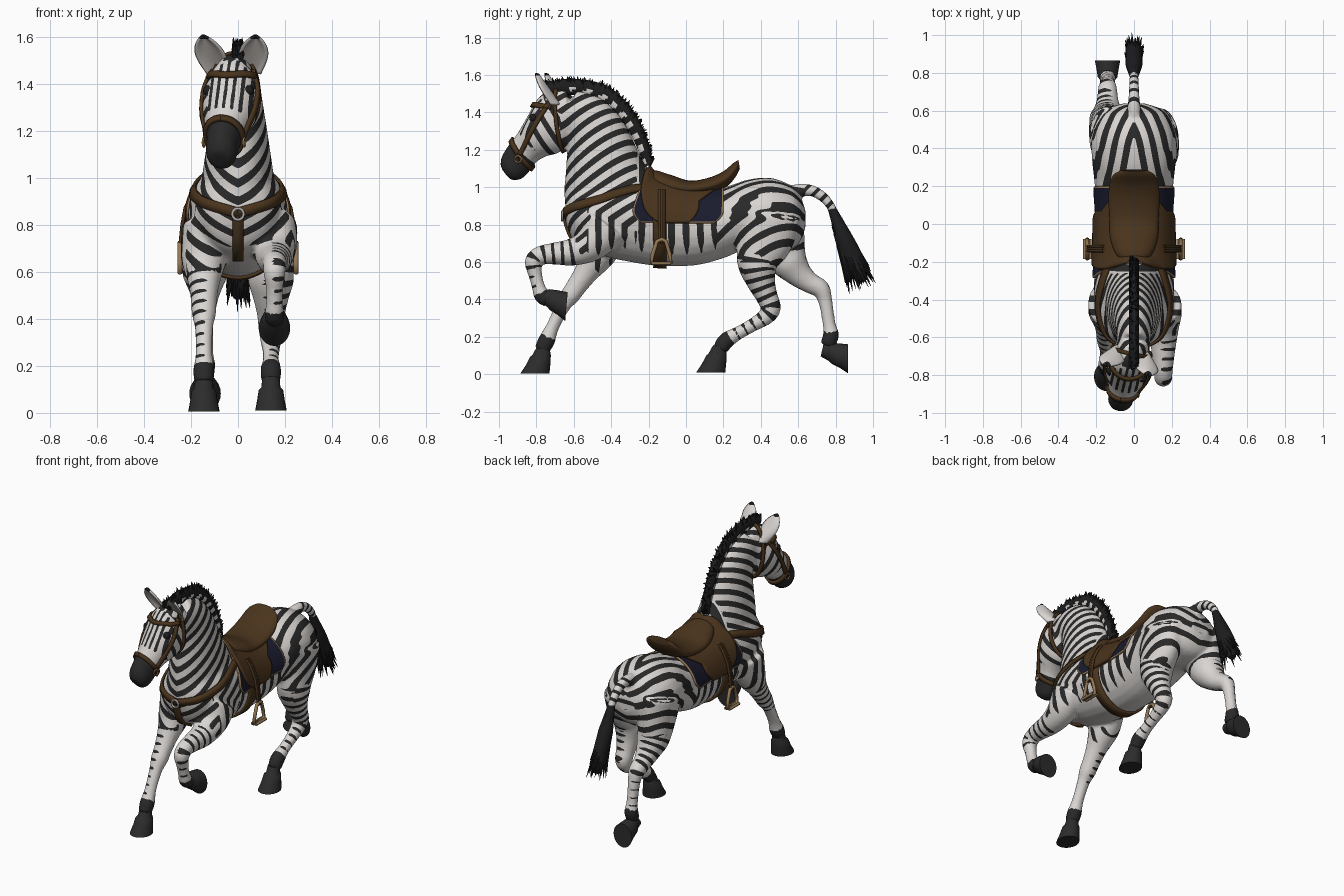
import bpy, bmesh, math, random
from math import sin, cos, pi, hypot
from mathutils import Vector, Matrix
from mathutils.bvhtree import BVHTree

if "Cube" in bpy.data.objects:
    bpy.data.objects.remove(bpy.data.objects["Cube"])
random.seed(4)

def material(name, *c):
    m = bpy.data.materials.new(name)
    m.diffuse_color = (*c, 1)
    m.use_nodes = True
    m.node_tree.nodes["Principled BSDF"].inputs["Base Color"].default_value = m.diffuse_color
    return m
WHITE = material("coat white", .70, .67, .645)
BLACK = material("stripe black", .022, .022, .022)
HAIR = material("hair black", .012, .012, .013)
HOOF = material("hoof grey", .026, .025, .025)
LEATHER = material("brown leather", .068, .034, .012)
NAVY = material("navy cloth", .010, .011, .026)
BRASS = material("brass", .30, .19, .09)
EARGREY = material("inner ear grey", .45, .42, .40)

def finish(name, bm, mats, thick=0, angle=40):
    bmesh.ops.recalc_face_normals(bm, faces=bm.faces) if not thick else None
    me = bpy.data.meshes.new(name)
    bm.to_mesh(me)
    ob = bpy.data.objects.new(name, me)
    bpy.context.collection.objects.link(ob)
    for m in mats:
        me.materials.append(m)
    bpy.ops.object.select_all(action='DESELECT')
    ob.select_set(True)
    bpy.context.view_layer.objects.active = ob
    bpy.ops.object.shade_smooth_by_angle(angle=math.radians(angle))
    if thick:
        s = ob.modifiers.new("thickness", 'SOLIDIFY')
        s.thickness, s.offset, s.material_offset = thick, 0, 1 if mats[0] == EARGREY else 0
    return ob

def spline(pts, k=5):
    """Catmull-Rom through tuples of any size."""
    out = []
    for i in range(len(pts) - 1):
        p = [pts[max(0, i - 1)], pts[i], pts[i + 1], pts[min(len(pts) - 1, i + 2)]]
        for j in range(k):
            t = j / k
            out.append(tuple(.5 * (2*b + (c - a)*t + (2*a - 5*b + 4*c - d)*t*t + (3*b - a - 3*c + d)*t**3)
                             for a, b, c, d in zip(*p)))
    return out + [tuple(pts[-1])]

def loft(bm, rings, x=0, n=24, M=Matrix()):
    """Ellipses spanning (y1,z1)-(y2,z2) with half width hw, skinned together."""
    rows = []
    for y1, z1, y2, z2, hw in rings:
        rows.append([bm.verts.new(M @ Vector((x + hw*sin(t), (y1+y2)/2 + (y1-y2)/2*cos(t),
                     (z1+z2)/2 + (z1-z2)/2*cos(t)))) for t in (2*pi*i/n for i in range(n))])
    for a, b in zip(rows, rows[1:]):
        for i in range(n):
            bm.faces.new((a[i], a[(i+1) % n], b[(i+1) % n], b[i]))
    bm.faces.new(rows[0]); bm.faces.new(rows[-1])

def limb_rings(p, cap=.098):
    out = []
    for i, (y, z, r) in enumerate(p):
        a, b = p[max(0, i-1)], p[min(len(p)-1, i+1)]
        l = hypot(b[0]-a[0], b[1]-a[1])
        ny, nz = -(b[1]-a[1])/l*r, (b[0]-a[0])/l*r
        out.append((y+ny, z+nz, y-ny, z-nz, min(r, cap)))
    return out

# body, neck and head sections
TORSO = [(-.645,.94,-.645,.82,.06), (-.59,1.02,-.59,.70,.15), (-.45,1.07,-.45,.635,.205), (-.3,1.07,-.3,.60,.212),
         (-.14,1.03,-.14,.578,.198), (.05,.99,.05,.582,.198), (.2,1.0,.2,.62,.208), (.33,1.04,.33,.67,.222),
         (.45,1.05,.45,.66,.225), (.56,1.01,.56,.67,.19), (.61,.95,.61,.71,.14), (.638,.88,.638,.78,.06)]
NECK = [(-.64,.82,-.14,1.03,.165), (-.65,.98,-.23,1.14,.145), (-.64,1.12,-.29,1.27,.125), (-.635,1.22,-.36,1.39,.107),
        (-.65,1.28,-.46,1.48,.095), (-.70,1.30,-.58,1.52,.085)]
HEAD = [(-.63,1.52,-.60,1.30,.08), (-.72,1.525,-.63,1.22,.098), (-.79,1.48,-.69,1.18,.12), (-.85,1.38,-.75,1.165,.114),
        (-.905,1.29,-.81,1.13,.087), (-.96,1.22,-.855,1.07,.07), (-.995,1.16,-.895,1.04,.066), (-1.0,1.11,-.94,1.035,.045)]
TURN = Matrix.Translation((0,-.62,0)) @ Matrix.Rotation(math.radians(-13), 4, 'Z') @ Matrix.Translation((0,.62,0))
UNTURN = TURN.inverted()
# limbs: x, then (y, z, radius) from the root down; then hoof offset and pitch
LIMBS = [
    (-.145, [(-.42,.80,.13), (-.46,.66,.10), (-.53,.55,.067), (-.585,.47,.055), (-.62,.42,.052), (-.66,.36,.039),
             (-.715,.25,.036), (-.745,.18,.046), (-.775,.125,.04)], (-.765,.135), 0),
    (.155, [(-.42,.80,.13), (-.5,.70,.095), (-.6,.655,.075), (-.70,.645,.06), (-.78,.635,.05), (-.815,.60,.048),
            (-.805,.53,.037), (-.79,.47,.036), (-.77,.42,.043), (-.735,.395,.04)], (-.765,.415), 85),
    (.14, [(.44,.85,.18), (.42,.72,.155), (.385,.60,.115), (.40,.50,.08), (.43,.42,.06), (.455,.355,.053),
           (.43,.31,.046), (.36,.265,.037), (.28,.22,.036), (.215,.18,.045), (.18,.13,.04)], (.175,.14), 0),
    (-.14, [(.46,.85,.17), (.50,.72,.14), (.54,.62,.11), (.60,.54,.075), (.66,.49,.057), (.72,.455,.05),
            (.745,.39,.038), (.765,.27,.035), (.775,.21,.043), (.755,.15,.04)], (.735,.125), 90)]
PATHS = [(x, spline(p, 5)) for x, p, _, _ in LIMBS]

bm = bmesh.new()
loft(bm, spline(TORSO)); loft(bm, spline(NECK)); loft(bm, spline(HEAD), M=TURN)
for x, p in PATHS:
    loft(bm, limb_rings(p), x)
loft(bm, limb_rings(spline([(.54,.96,.045), (.62,.985,.035), (.69,.975,.03), (.75,.93,.027), (.79,.87,.023), (.81,.82,.02)])))
skin = finish("zebra_body", bm, [WHITE, BLACK], angle=180)
rm = skin.modifiers.new("weld", 'REMESH')
rm.mode, rm.voxel_size = 'VOXEL', .011
sm = skin.modifiers.new("soften", 'SMOOTH')
sm.factor, sm.iterations = .5, 8
for m in ("weld", "soften"):
    bpy.ops.object.modifier_apply(modifier=m)

# stripe rule: positive is black
def mark(co, n):
    x, y, z = co
    wob = .12*sin(11*y + 7*z) + .1*sin(17*z - 5*y + 3*x)
    if y > .635 and z > .8:
        return cos(2*pi*(y - z)/.07) - .3
    if z < .74:
        best = (9, 0, 0, 0)
        for lx, p in PATHS:
            if lx*x > 0:
                best = min(best, min((hypot(q[0]-y, q[1]-z)/q[2], i, len(p), lx) for i, q in enumerate(p)))
        d, i, count, lx = best
        if d < 1.4 and i >= 9:
            if i > count - 8:
                return 1.0
            p = [q for a, q in PATHS if a == lx and len(q) == count][0]
            run = sum(hypot(a[0]-b[0], a[1]-b[1]) for a, b in zip(p[:i+1], p[1:i+1]))
            q, r = p[i], p[min(i+1, count-1)]
            l = hypot(r[0]-q[0], r[1]-q[1])
            run += ((y-q[0])*(r[0]-q[0]) + (z-q[1])*(r[1]-q[1]))/l
            inner = max(0, -n.x*(1 if lx > 0 else -1) + .1)
            low = (.6 if n.y > -.2 else .2) if i > count*.6 else 0
            return cos(2*pi*run/.05 + wob) - (.4 if y < 0 else .15) - 1.6*inner - low
    u = UNTURN @ co
    a = -(u.y + .66)*.695 - (u.z - 1.4)*.72
    if u.y < -.655 and a > 0 and z > 1.02:
        if a > .24:
            return (a - .30)*20
        if n.y < -.5:
            return cos(2*pi*u.x/.034) - .2
        return cos(2*pi*(a + .3*u.z)/.055 + wob) - .25
    belly = max(0, -n.z - .3)*2.2 if z < .78 else 0
    if y < -.26:
        q = -.55*y + .83*z - .4875 - .4*abs(x)
        if y > -.53 and n.y > -.6:
            q = max(q, -y - .06)
        return cos(2*pi*q/.068 + 2*wob) - .05 - belly
    if y < .17:
        return cos(2*pi*y/.078 + 2*wob) - .1 - belly
    r = hypot(y - .62, z - .35) - (.25 + .7*max(0, n.z))*abs(x)
    return cos(2*pi*r/.077 + 2*wob) - .05 - belly

# cut the skin along the stripe borders
bm = bmesh.new()
bm.from_mesh(skin.data)
bm.normal_update()
s = {v: mark(v.co, v.normal) for v in bm.verts}
cuts = []
for e in list(bm.edges):
    a, b = e.verts
    if (s[a] > 0) != (s[b] > 0):
        t = min(.93, max(.07, s[a]/(s[a] - s[b])))
        cuts.append(bmesh.utils.edge_split(e, a, t)[1])
for v in cuts:
    s[v] = 0
bmesh.ops.connect_verts(bm, verts=cuts)
for f in bm.faces:
    f.material_index = int(sum(s[v] for v in f.verts) > 0)
    f.smooth = True
bm.to_mesh(skin.data)
tree = BVHTree.FromBMesh(bm)

# hooves: pastern, pinched coronet, flared wall
hoof = [(-.03,.015,.036,.0,.038), (-.055,-.03,.042,-.03,.04), (-.068,-.042,.042,-.042,.052), (-.09,-.085,.04,-.08,.058),
        (-.12,-.13,.035,-.13,.067)]
for name, (x, _, (hy, hz), pitch) in zip(("left_front", "right_front", "right_hind", "left_hind"), LIMBS):
    bm = bmesh.new()
    loft(bm, hoof, M=Matrix.Translation((x, hy, hz)) @ Matrix.Rotation(math.radians(pitch), 4, 'X'))
    finish(name + "_hoof", bm, [HOOF])

def grid(name, nu, nv, fn, rule, mats, thick):
    bm = bmesh.new()
    v = [[bm.verts.new(fn(i/nu, 2*j/nv - 1)) for j in range(nv+1)] for i in range(nu+1)]
    for i in range(nu):
        for j in range(nv):
            f = bm.faces.new((v[i][j], v[i][j+1], v[i+1][j+1], v[i+1][j]))
            f.material_index = rule(i, j)
    return finish(name, bm, mats, thick, 60)

# ears and eyes
for side, name in ((-1, "left"), (1, "right")):
    def ear(u, v):
        w = .062*sin(pi*(.2 + .8*u**1.3))**.8 + .002
        return TURN @ Vector((side*(.072 + .042*u) + v*w, -.70 - .085*u + .04*(1 - v*v)*(1-.6*u), 1.44 + .165*u))
    grid(name + "_ear", 14, 10, ear, lambda i, j: 2 if i > 12 else 0, [EARGREY, WHITE, HAIR], .01)
    bm = bmesh.new()
    bmesh.ops.create_uvsphere(bm, u_segments=16, v_segments=10, radius=.023,
                              matrix=TURN @ Matrix.Translation((side*.088, -.80, 1.37)))
    finish(name + "_eye", bm, [HAIR])

# mane: thin crest plus upright tufts
crest = spline([(-.74,1.49,-.765,1.56), (-.58,1.49,-.60,1.58), (-.45,1.45,-.42,1.54), (-.35,1.36,-.29,1.42),
                (-.28,1.25,-.215,1.28), (-.22,1.10,-.178,1.14)], 14)
bm = bmesh.new()
loft(bm, [(c, d, a, b, .027) for a, b, c, d in crest], n=20)
bm.normal_update()
for f in bm.faces:
    c = f.calc_center_median()
    k = min(crest, key=lambda q: hypot((q[0]+q[2])/2 - c.y, (q[1]+q[3])/2 - c.z))
    up = ((c.y-k[0])*(k[2]-k[0]) + (c.z-k[1])*(k[3]-k[1]))/hypot(k[2]-k[0], k[3]-k[1])**2
    f.material_index = int(up < .45 and c.y > -.62 and cos(2*pi*(-.55*c.y + .83*c.z - .4875)/.068) < -.1)
def tuft(bm, a, b, r):
    d = b - a
    M = Matrix.Translation((a + b)/2) @ d.to_track_quat('Z', 'Y').to_matrix().to_4x4()
    bmesh.ops.create_cone(bm, segments=6, radius1=r, radius2=.001, depth=d.length, matrix=M)
for a, b, c, d in crest * 3:
    p, q = Vector((0, a, b)), Vector((0, c, d))
    j = Vector((random.uniform(-.022, .022), random.uniform(-.012, .012), random.uniform(-.008, .014)))
    tuft(bm, p.lerp(q, .5) + j*.7, p.lerp(q, 1.04) + j, .013)
finish("mane", bm, [HAIR, WHITE])

# tail tuft
bm = bmesh.new()
loft(bm, limb_rings(spline([(.78,.885,.022), (.82,.79,.036), (.865,.68,.052), (.91,.575,.055), (.945,.49,.02)]), .045), n=16)
for i in range(110):
    t, g = random.uniform(.1, .85), random.uniform(0, 2*pi)
    o = Vector((cos(g)*.045, sin(g)*.06, sin(g)*.03)) * min(1, .4 + t)
    a = Vector((0, .79 + .14*t, .86 - .36*t)) + o*.7
    tuft(bm, a, a + Vector((0, .06, -.16)) * random.uniform(.6, 1) * (1.15 - .4*t) + o*.45, .012)
finish("tail_tuft", bm, [HAIR])

# straps that hug the body
def strap(name, pts, width, M=Matrix()):
    hits = [tree.find_nearest(M @ Vector(p))[:2] for p in spline(pts, 8)]
    bm, rows = bmesh.new(), []
    for i, (c, n) in enumerate(hits):
        t = hits[min(i+1, len(hits)-1)][0] - hits[max(i-1, 0)][0]
        side = t.cross(n).normalized()*width/2
        rows.append([bm.verts.new(c + n*.007 + side*k) for k in (-1, 1)])
    for a, b in zip(rows, rows[1:]):
        bm.faces.new((a[0], a[1], b[1], b[0]))
    return finish(name, bm, [LEATHER], .014)

def hoop(y1, z1, y2, z2, hw):
    return [(hw*sin(t), (y1+y2)/2 + (y1-y2)/2*cos(t), (z1+z2)/2 + (z1-z2)/2*cos(t))
            for t in (2*pi*i/12 for i in range(13))]
strap("noseband", hoop(-.935,1.25,-.83,1.10,.08), .026, TURN)
strap("throat_strap", hoop(-.69,1.53,-.66,1.20,.1), .02, TURN)
strap("browband", [(-.1,-.70,1.43), (-.1,-.77,1.44), (0,-.83,1.44), (.1,-.77,1.44), (.1,-.70,1.43)], .026, TURN)
strap("girth", [(.215,-.14,.86), (.21,-.14,.7), (.13,-.14,.6), (0,-.14,.57), (-.13,-.14,.6), (-.21,-.14,.7), (-.215,-.14,.86)], .07)
strap("chest_strap", [(0,-.67,.85), (0,-.62,.73), (0,-.52,.63)], .045)

def rod(name, pts, r, mat, closed=False):
    cu = bpy.data.curves.new(name, 'CURVE')
    cu.dimensions, cu.bevel_depth, cu.bevel_resolution = '3D', r, 2
    sp = cu.splines.new('POLY')
    sp.points.add(len(pts) - 1)
    for q, p in zip(sp.points, pts):
        q.co = (*p, 1)
    sp.use_cyclic_u = closed
    cu.materials.append(mat)
    bpy.context.collection.objects.link(bpy.data.objects.new(name, cu))

for s_, name in ((-1, "left"), (1, "right")):
    strap(name + "_cheek_strap", [(s_*.1,-.71,1.46), (s_*.12,-.78,1.34), (s_*.09,-.88,1.17)], .024, TURN)
    strap(name + "_breast_strap", [(s_*.17,-.19,1.04), (s_*.2,-.32,1.0), (s_*.2,-.46,.94), (s_*.13,-.6,.89), (0,-.68,.85)], .045)
    rod(name + "_bit_ring", [TURN @ Vector((s_*.088, -.885 + .018*cos(t), 1.15 + .018*sin(t)))
                             for t in (pi*i/8 for i in range(16))], .005, BRASS, True)
    for dy in (-.012, 0, .012):
        rod(name + "_stirrup_leather", [(s_*x, -.13+dy, z) for x, z in ((.16,.985), (.192,.94), (.224,.87), (.237,.80), (.247,.70))],
            .008, LEATHER)
    rod(name + "_stirrup", [(s_*.247, y, z) for y, z in ((-.185,.595), (-.178,.64), (-.155,.71), (-.13,.722), (-.108,.71),
                            (-.087,.64), (-.08,.595))], .011, BRASS, True)
    for dx in (-.014, .014):
        rod(name + "_stirrup_tread", [(s_*.247+dx,-.185,.593), (s_*.247+dx,-.08,.593)], .009, BRASS)
rod("breast_ring", [(.024*cos(t), -.662, .845 + .024*sin(t)) for t in (pi*i/10 for i in range(20))], .006, EARGREY, True)

# saddle pad and flaps draped over the back
def drape(front, back, lift):
    def fn(u, v):
        t, phi = abs(v), v*math.radians(88)
        y = front(t) + (back(t) - front(t))*u
        d = Vector((sin(phi), 0, cos(phi)))
        hit = tree.ray_cast(Vector((0, y, .8)) + d*.7, -d)[0]
        return hit + d*lift
    return fn
corner = lambda t: .05*max(0, (t - .8)/.2)**2
grid("saddle_pad", 60, 80, drape(lambda t: -.2 - .085*min(1, t*1.3) + corner(t), lambda t: .2 - corner(t), .007),
     lambda i, j: int(i in (0, 59) or j in (0, 79)), [NAVY, BRASS], .01)
grid("saddle_flaps", 24, 40,
     drape(lambda t: -.19 - .05*sin(pi*t) + .05*max(0, (t-.75)/.25)**2,
           lambda t: .2 - .13*min(1, t/.6)**1.5 - .06*max(0, (t-.7)/.3)**2, .019), lambda i, j: 0, [LEATHER], .015)
# seat with raised cantle
bm = bmesh.new()
loft(bm, spline([(-.2,1.06,-.2,1.0,.04), (-.17,1.09,-.17,.98,.09), (-.08,1.065,-.08,.95,.125), (.02,1.035,.02,.95,.13),
                 (.12,1.05,.13,.965,.135), (.2,1.085,.215,1.0,.13), (.255,1.13,.265,1.055,.11), (.28,1.145,.288,1.10,.07)]), n=32)
finish("saddle_seat", bm, [LEATHER])
